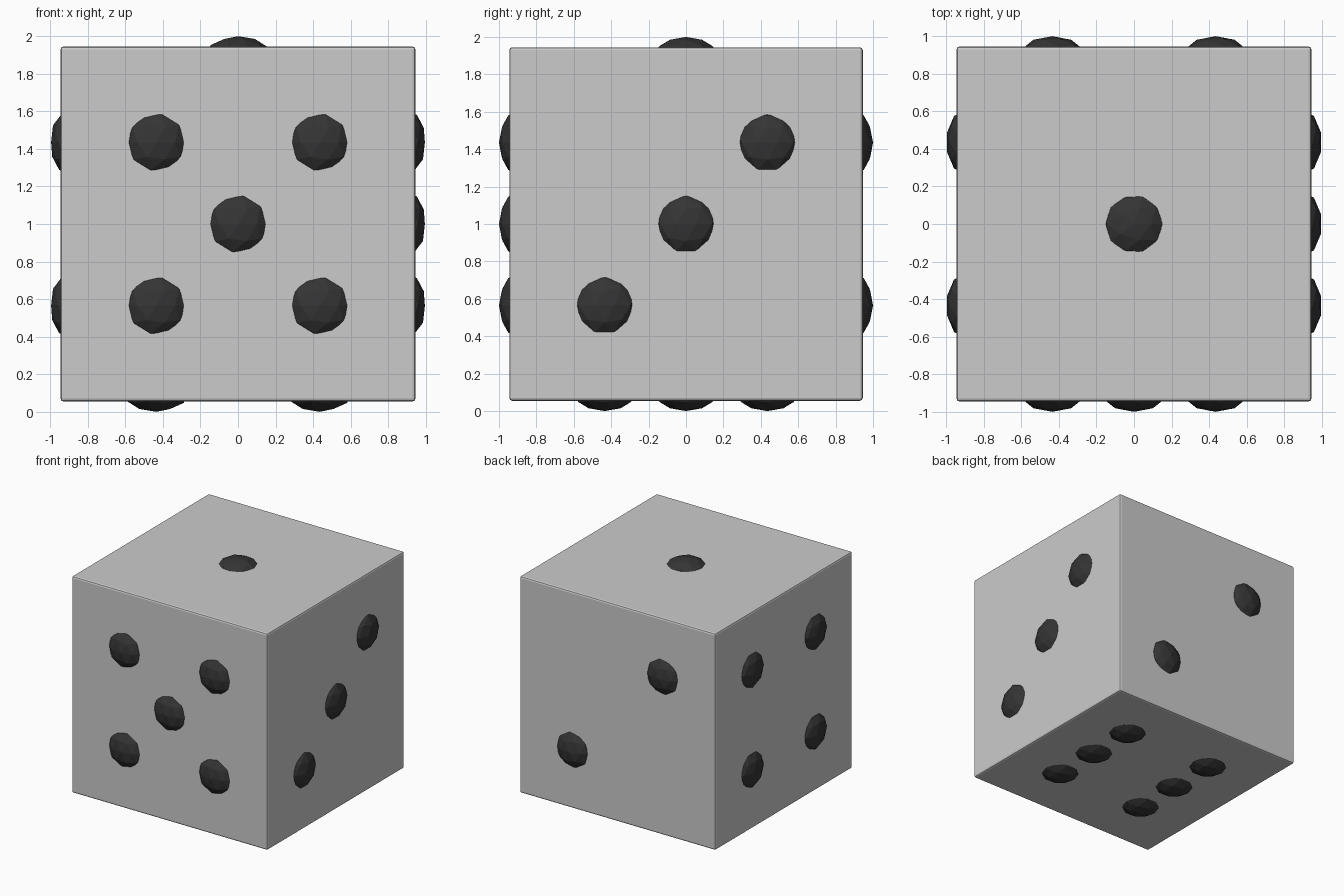
import bpy, bmesh
from mathutils import Vector

if "Cube" in bpy.data.objects:
    bpy.data.objects.remove(bpy.data.objects["Cube"])

HALF = 0.945     # half the cube edge
S = 0.435        # pip spacing
R, H = 0.172, 0.10   # pip radius in the face plane, half depth along the normal
CENTRE = Vector((0, 0, 1))


def new_object(name, bm):
    mesh = bpy.data.meshes.new(name)
    bm.to_mesh(mesh)
    bm.free()
    ob = bpy.data.objects.new(name, mesh)
    bpy.context.collection.objects.link(ob)
    return ob


# cube body with a tiny edge bevel
bm = bmesh.new()
bmesh.ops.create_cube(bm, size=2 * HALF)
bmesh.ops.translate(bm, verts=bm.verts, vec=CENTRE)
body = new_object("cube_body", bm)
bevel = body.modifiers.new("edge_bevel", 'BEVEL')
bevel.width = 0.015
bevel.segments = 2

dark = bpy.data.materials.new("pip_dark")
dark.diffuse_color = (0.035, 0.035, 0.035, 1)
dark.use_nodes = True
dark.node_tree.nodes["Principled BSDF"].inputs["Base Color"].default_value = dark.diffuse_color

# pip layouts in units of the spacing
corners = [(a, b) for a in (-1, 1) for b in (-1, 1)]
# name: (normal axis, sign, in-plane pip positions in axis order)
faces = {
    "top": (2, 1, [(0, 0)]),
    "back": (1, 1, [(-1, 1), (1, -1)]),
    "right": (0, 1, [(-1, -1), (0, 0), (1, 1)]),
    "left": (0, -1, corners),
    "front": (1, -1, corners + [(0, 0)]),
    "bottom": (2, -1, [(a, b) for a in (-1, 1) for b in (-1, 0, 1)]),
}

# half-sunk flattened low-poly pips
for name, (axis, sign, spots) in faces.items():
    bm = bmesh.new()
    scale = Vector((R, R, R))
    scale[axis] = H
    for spot in spots:
        pos = [S * c for c in spot]
        pos.insert(axis, sign * (1 - H))
        ball = bmesh.ops.create_icosphere(bm, subdivisions=2, radius=1)["verts"]
        bmesh.ops.scale(bm, verts=ball, vec=scale)
        bmesh.ops.translate(bm, verts=ball, vec=Vector(pos) + CENTRE)
    pips = new_object(name + "_pips", bm)
    pips.data.materials.append(dark)
